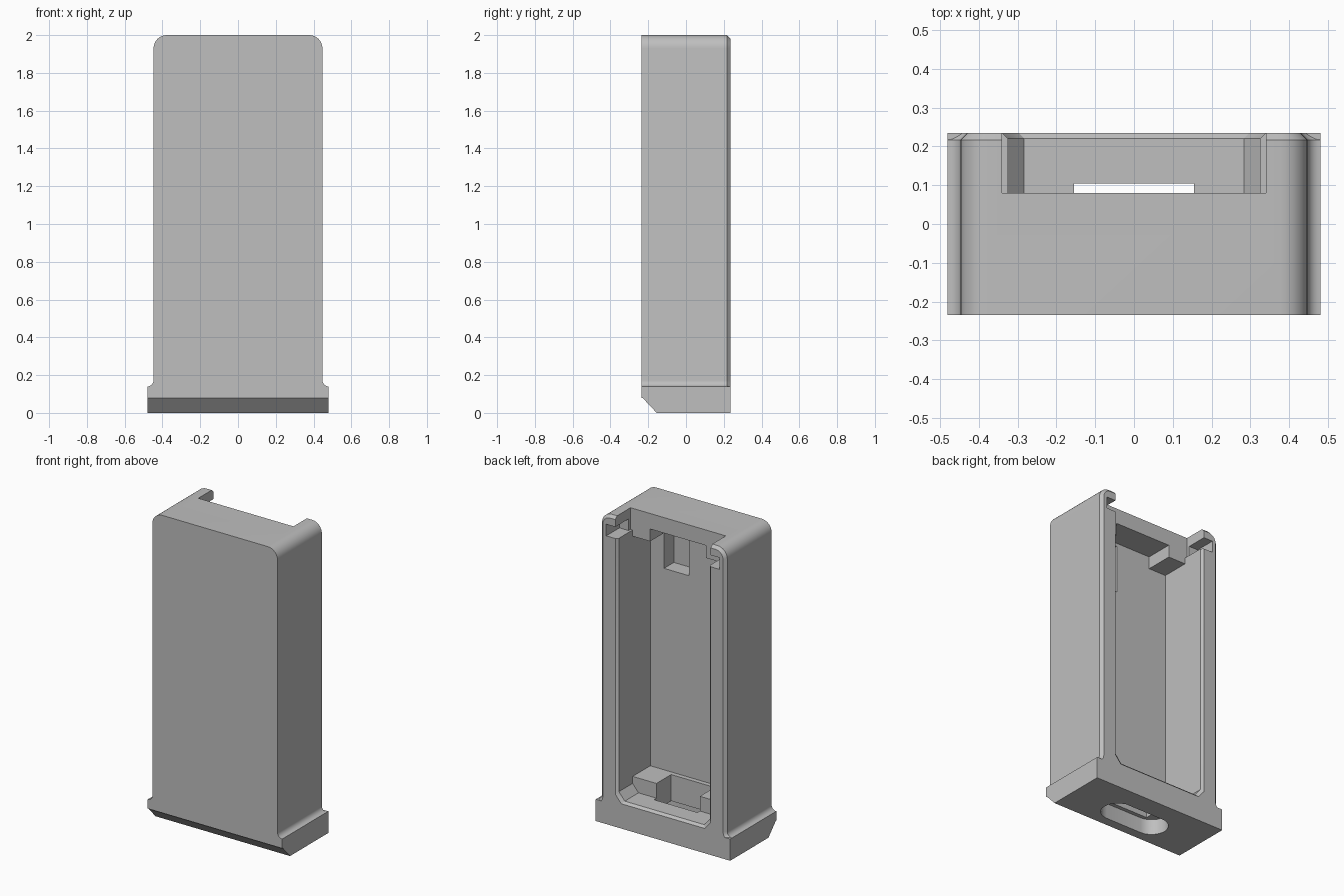
import bpy, bmesh
from math import sin, cos, pi

cube = bpy.data.objects.get("Cube")
if cube:
    bpy.data.objects.remove(cube, do_unlink=True)

grey = bpy.data.materials.new("light grey plastic")
grey.use_nodes = True
COLOUR = (0.52, 0.52, 0.52, 1)
grey.diffuse_color = COLOUR
grey.node_tree.nodes["Principled BSDF"].inputs["Base Color"].default_value = COLOUR


def loft(name, loops):
    """Closed solid skinned through loops with equal point counts."""
    bm = bmesh.new()
    rings = [[bm.verts.new(p) for p in loop] for loop in loops]
    n = len(rings[0])
    for a, b in zip(rings, rings[1:]):
        for i in range(n):
            j = (i + 1) % n
            bm.faces.new((a[i], a[j], b[j], b[i]))
    bm.faces.new(rings[0])
    bm.faces.new(rings[-1])
    bmesh.ops.recalc_face_normals(bm, faces=bm.faces)
    mesh = bpy.data.meshes.new(name)
    bm.to_mesh(mesh)
    bm.free()
    obj = bpy.data.objects.new(name, mesh)
    bpy.context.collection.objects.link(obj)
    mesh.materials.append(grey)
    return obj


def box(name, x0, x1, y0, y1, z0, z1):
    ring = [(x0, z0), (x1, z0), (x1, z1), (x0, z1)]
    return loft(name, [[(x, y, z) for x, z in ring] for y in (y0, y1)])


def combine(target, tool, operation):
    mod = target.modifiers.new(operation.lower(), 'BOOLEAN')
    mod.object, mod.operation, mod.solver = tool, operation, 'EXACT'
    bpy.context.view_layer.objects.active = target
    bpy.ops.object.modifier_apply(modifier=mod.name)
    bpy.data.objects.remove(tool, do_unlink=True)


def arc(cx, cz, r, start, end, steps=8):
    angles = [start + (end - start) * i / steps for i in range(steps + 1)]
    return [(cx + r * cos(a), cz + r * sin(a)) for a in angles]


def shell_outline(d, y):
    """Body outline shrunk by d: flared foot, rounded top corners."""
    right = [(0.48, 0.08)] + arc(0.48, 0.173, 0.033 + d, -pi / 2, -pi)
    right += arc(0.377, 1.93, 0.07 - d, 0, pi / 2)
    left = [(-x, z) for x, z in reversed(right)]
    return [(x, y, z) for x, z in right + left]


def mouth_outline(d, y):
    """Opening outline shrunk by d, with clipped bottom corners."""
    w, z = 0.34 - d, 0.16 + d
    pts = [(w, 2.1), (w, z + 0.05), (w - 0.042, z)]
    return [(x, y, h) for x, h in pts + [(-x, h) for x, h in reversed(pts)]]


# Body with a chamfered back edge, joined to the wedge-nosed base
case = loft("case", [shell_outline(0, -0.235), shell_outline(0, 0.217),
                     shell_outline(0.018, 0.235)])
base_side = [(-0.235, 0.14), (-0.235, 0.085), (-0.155, 0), (0.235, 0), (0.235, 0.14)]
base = loft("base", [[(x, y, z) for y, z in base_side] for x in (-0.48, 0.48)])
combine(case, base, 'UNION')

# Open back with a chamfered rim
mouth = loft("mouth_cut", [mouth_outline(0.015, 0.08), mouth_outline(0.015, 0.22),
                           mouth_outline(0, 0.235), mouth_outline(0, 0.3)])
combine(case, mouth, 'DIFFERENCE')

# Main cavity, ceiling recess, top notch and front wall pocket
cuts = [
    ("cavity_cut", -0.325, 0.325, -0.1, 0.1, 0.27, 1.82),
    ("ceiling_cut", -0.2, 0.2, -0.1, 0.1, 1.75, 1.9),
    ("notch_cut", -0.34, 0.34, 0.08, 0.3, 1.86, 2.1),
    ("pocket_cut", 0.048, 0.227, -0.2, -0.05, 1.57, 1.88),
    ("slot_cut", -0.155, 0.155, -0.07, 0.105, -0.1, 0.4),
]
# Latch grooves in the side walls
for s in (-1, 1):
    x0, x1 = sorted((s * 0.3, s * 0.405))
    cuts.append(("groove_cut", x0, x1, 0.1, 0.3, 1.86, 1.935))
for cut in cuts:
    combine(case, box(*cut), 'DIFFERENCE')

# Round-ended recess under the base
half, r, cy = 0.13, 0.1, 0.005
stadium = arc(half, cy, r, -pi / 2, pi / 2, 12) + arc(-half, cy, r, pi / 2, 3 * pi / 2, 12)
recess = loft("recess_cut", [[(x, y, z) for x, y in stadium] for z in (-0.1, 0.1)])
combine(case, recess, 'DIFFERENCE')

# Smooth only the rounded corners
bpy.ops.object.select_all(action='DESELECT')
case.select_set(True)
bpy.context.view_layer.objects.active = case
bpy.ops.object.shade_smooth_by_angle(angle=pi / 6)
